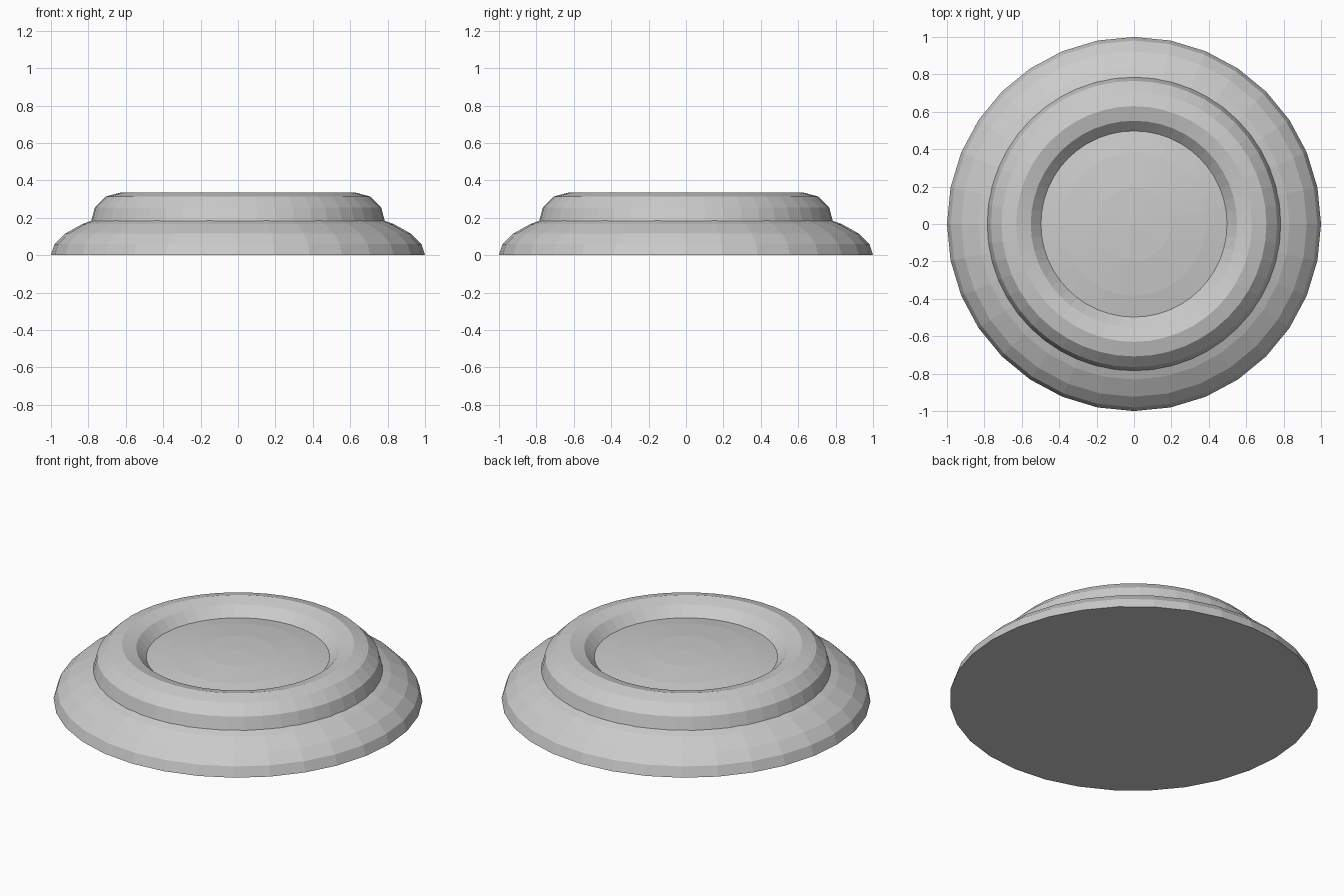
import bpy, bmesh

if "Cube" in bpy.data.objects:
    bpy.data.objects.remove(bpy.data.objects["Cube"])

grey = bpy.data.materials.new("light grey")
grey.diffuse_color = (0.6, 0.6, 0.6, 1)
grey.use_nodes = True
grey.node_tree.nodes["Principled BSDF"].inputs["Base Color"].default_value = grey.diffuse_color

# Base: flattened upper half of a faceted sphere, closed by a flat bottom
bm = bmesh.new()
bmesh.ops.create_uvsphere(bm, u_segments=32, v_segments=16, radius=1)
bmesh.ops.bisect_plane(bm, geom=bm.verts[:] + bm.edges[:] + bm.faces[:], dist=1e-4,
                       plane_co=(0, 0, 0), plane_no=(0, 0, 1), clear_inner=True)
bmesh.ops.holes_fill(bm, edges=[e for e in bm.edges if e.is_boundary], sides=0)
for v in bm.verts:
    v.co.z *= 0.3
bmesh.ops.recalc_face_normals(bm, faces=bm.faces[:])
mesh = bpy.data.meshes.new("domed_base")
bm.to_mesh(mesh)
bm.free()
base = bpy.data.objects.new("domed_base", mesh)
bpy.context.collection.objects.link(base)
base.data.materials.append(grey)

# Raised ring, half sunk into the dome
bpy.ops.mesh.primitive_torus_add(major_radius=0.63, minor_radius=0.156,
                                 major_segments=48, minor_segments=12,
                                 location=(0, 0, 0.178))
ring = bpy.context.object
ring.name = "raised_ring"
ring.data.materials.append(grey)
for p in ring.data.polygons:
    p.use_smooth = False
